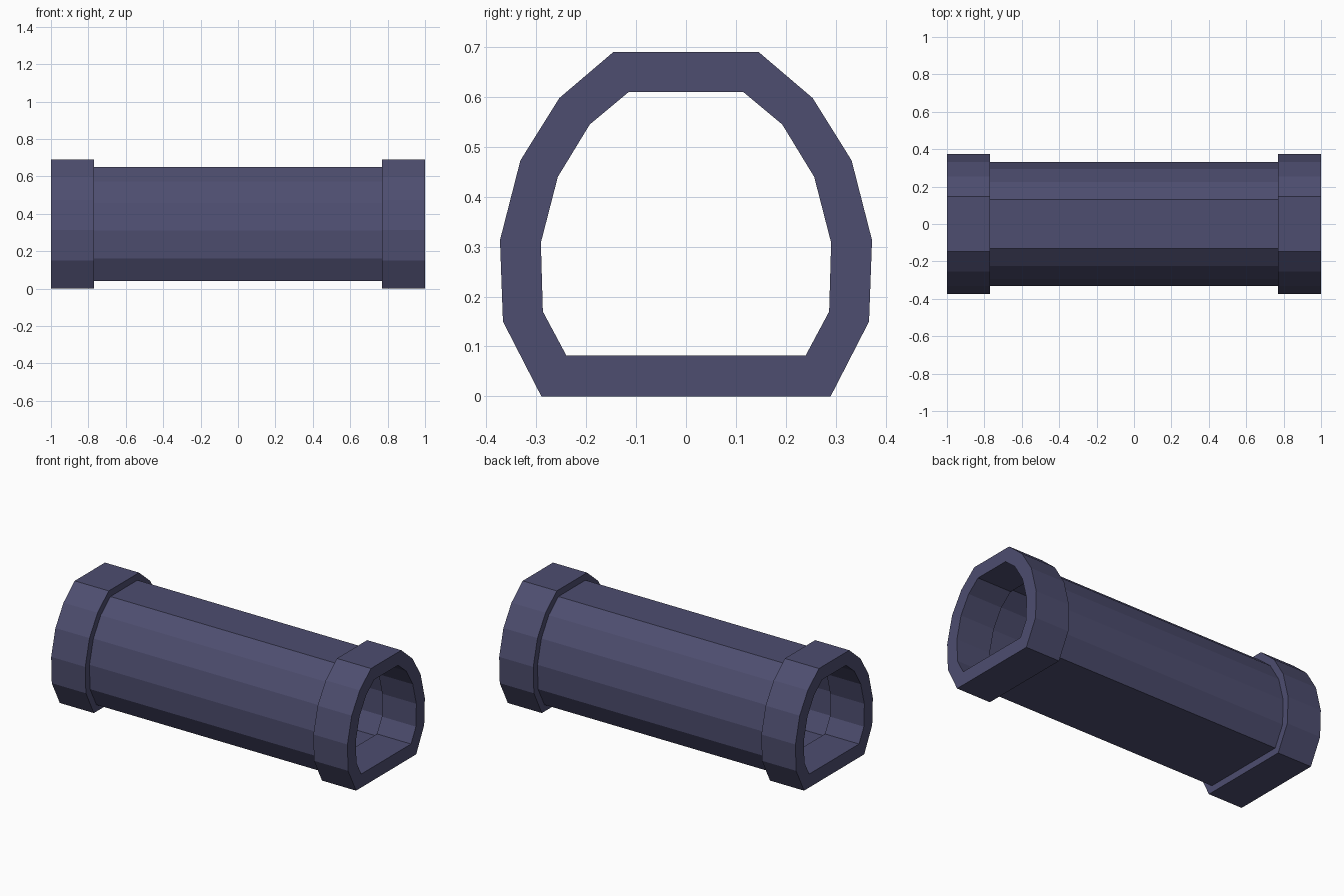
import bpy
import bmesh

if "Cube" in bpy.data.objects:
    bpy.data.objects.remove(bpy.data.objects["Cube"])

# Half cross-sections (y, z), bottom to top; mirrored across y = 0
OUTER = [(0.29, 0), (0.367, 0.15), (0.373, 0.313), (0.332, 0.473), (0.254, 0.598), (0.146, 0.69)]
INNER = [(0.24, 0.082), (0.287, 0.17), (0.291, 0.308), (0.257, 0.44), (0.193, 0.545), (0.115, 0.61)]

mat = bpy.data.materials.new("dark_slate_blue")
mat.diffuse_color = (0.075, 0.075, 0.16, 1)
mat.use_nodes = True
mat.node_tree.nodes["Principled BSDF"].inputs["Base Color"].default_value = mat.diffuse_color


def section(t):
    """Closed section blended from the inner (0) to the outer (1) outline."""
    half = [(a + (c - a) * t, b + (d - b) * t) for (a, b), (c, d) in zip(INNER, OUTER)]
    return half + [(-y, z) for y, z in reversed(half)]


def tube(name, x0, x1, t_in, t_out):
    """Hollow prism along x with open bore and flat ring ends."""
    bm = bmesh.new()
    loops = [[bm.verts.new((x, y, z)) for y, z in section(t)]
             for x, t in ((x0, t_out), (x1, t_out), (x1, t_in), (x0, t_in))]
    n = len(loops[0])
    for k in range(4):
        a, b = loops[k], loops[(k + 1) % 4]
        for i in range(n):
            j = (i + 1) % n
            bm.faces.new((a[i], a[j], b[j], b[i]))
    bmesh.ops.recalc_face_normals(bm, faces=bm.faces)
    mesh = bpy.data.meshes.new(name)
    bm.to_mesh(mesh)
    bm.free()
    mesh.materials.append(mat)
    obj = bpy.data.objects.new(name, mesh)
    bpy.context.collection.objects.link(obj)
    return obj


# Long middle pipe, thinner than the collars
tube("tunnel_body", -0.77, 0.77, 0.25, 0.5)
# Thick collars on both ends
tube("left_collar", -1.0, -0.77, 0, 1)
tube("right_collar", 0.77, 1.0, 0, 1)
